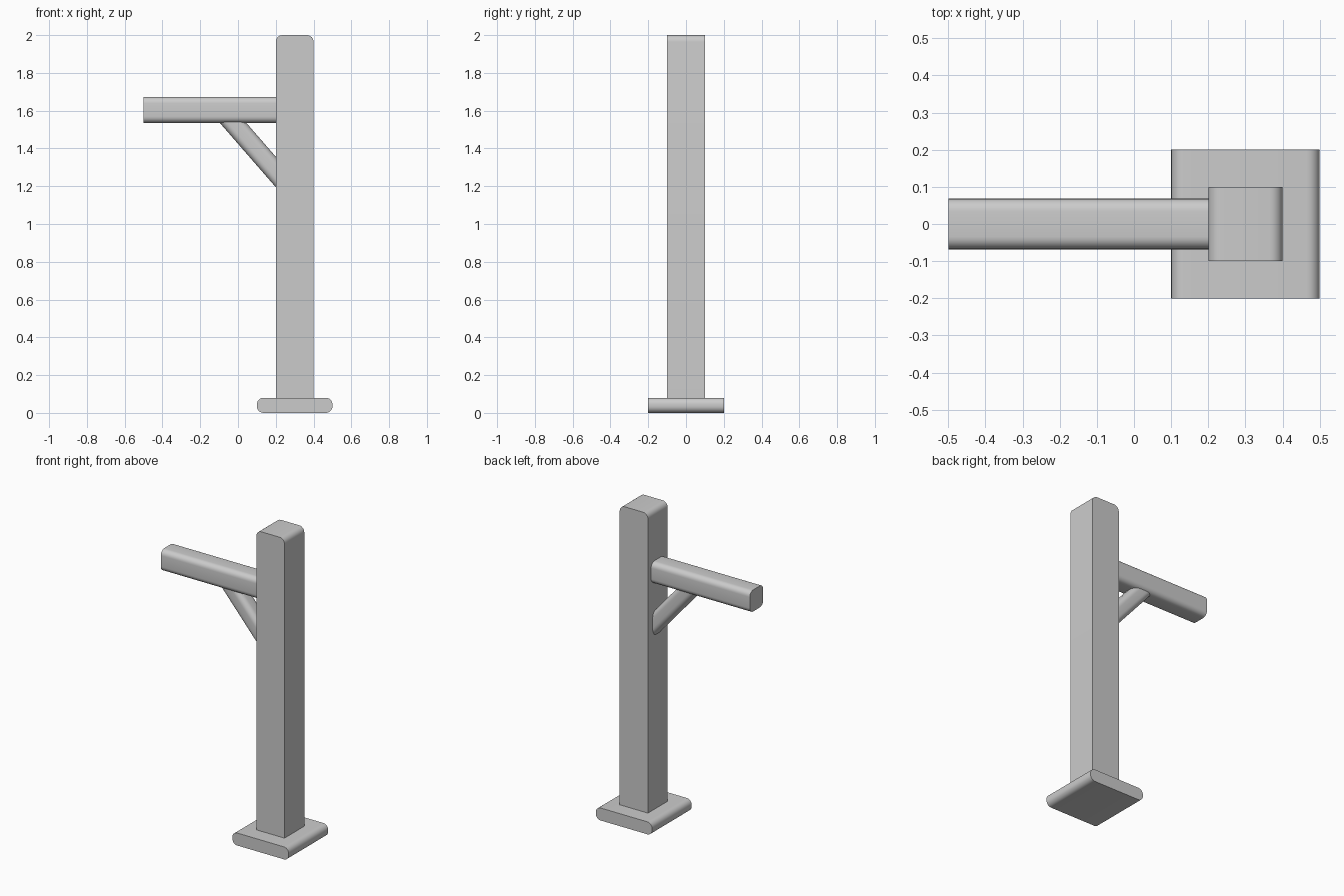
import bpy, bmesh
from mathutils import Matrix, Vector

default = bpy.data.objects.get("Cube")
if default:
    bpy.data.objects.remove(default, do_unlink=True)

# Single light grey material
grey = bpy.data.materials.new("light_grey")
grey.use_nodes = True
grey.diffuse_color = (0.6, 0.6, 0.6, 1)
grey.node_tree.nodes["Principled BSDF"].inputs["Base Color"].default_value = (0.6, 0.6, 0.6, 1)


def rounded_bar(name, low, high, axis, radius, keep=lambda mid: True, placement=None):
    """Box from low to high whose edges along one axis are rounded."""
    low, high = Vector(low), Vector(high)
    bm = bmesh.new()
    bmesh.ops.create_cube(bm, size=1)
    bmesh.ops.scale(bm, vec=high - low, verts=bm.verts)
    bmesh.ops.translate(bm, vec=(low + high) / 2, verts=bm.verts)
    edges = []
    for e in bm.edges:
        a, b = (v.co for v in e.verts)
        if abs((a - b).normalized()[axis]) > 0.9 and keep((a + b) / 2):
            edges.append(e)
    bmesh.ops.bevel(bm, geom=edges, offset=radius, segments=6, profile=0.5, affect='EDGES')
    if placement:
        bm.transform(placement)
    mesh = bpy.data.meshes.new(name)
    bm.to_mesh(mesh)
    bm.free()
    mesh.materials.append(grey)
    obj = bpy.data.objects.new(name, mesh)
    bpy.context.collection.objects.link(obj)
    bpy.ops.object.select_all(action='DESELECT')
    obj.select_set(True)
    bpy.context.view_layer.objects.active = obj
    bpy.ops.object.shade_smooth_by_angle()
    return obj


# Foot plate, rounded on its left and right sides
rounded_bar("base_plate", (0.1, -0.2, 0), (0.5, 0.2, 0.08), 1, 0.035)

# Upright post, rounded only at the top
rounded_bar("post", (0.2, -0.1, 0.07), (0.4, 0.1, 2), 1, 0.035, lambda mid: mid.z > 1)

# Horizontal arm
rounded_bar("arm", (-0.5, -0.068, 1.535), (0.21, 0.068, 1.673), 0, 0.034)

# Diagonal brace, with both ends buried in the arm and the post
start, end = Vector((-0.065, 0, 1.58)), Vector((0.27, 0, 1.195))
along = end - start
turn = along.to_track_quat('X', 'Z').to_matrix().to_4x4()
rounded_bar("brace", (0, -0.053, -0.053), (along.length, 0.053, 0.053), 0, 0.034,
            placement=Matrix.Translation(start) @ turn)
